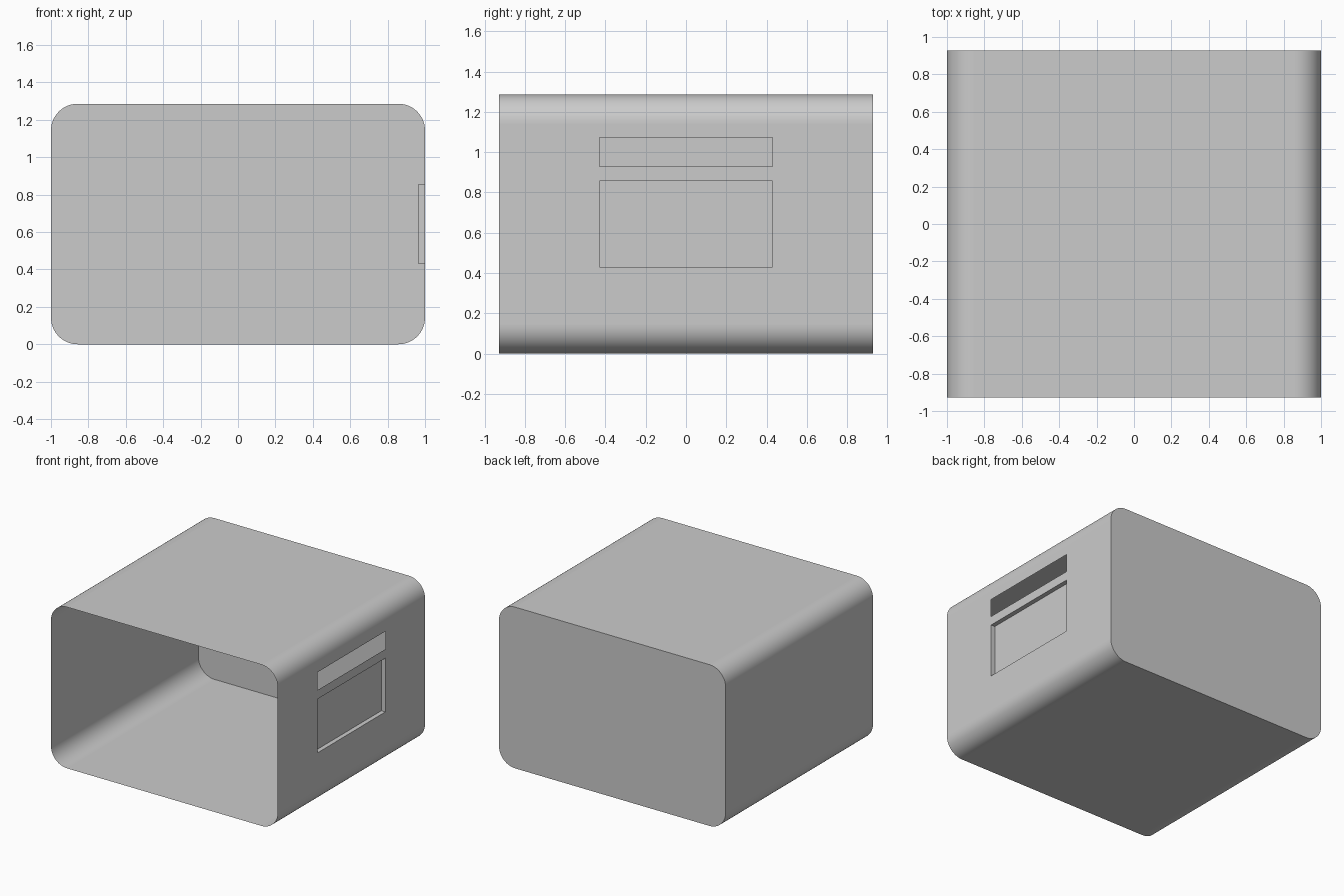
import bpy, bmesh, math

if "Cube" in bpy.data.objects:
    bpy.data.objects.remove(bpy.data.objects["Cube"])

U = 1 / 7                      # module: body is 14 wide, 13 deep, 9 tall
HALF_W, HALF_D, H, R = 7 * U, 6.5 * U, 9 * U, U
RECESS = 0.25 * U
SEGS = 16

grey = bpy.data.materials.new("light grey")
grey.diffuse_color = (0.6, 0.6, 0.6, 1)
grey.use_nodes = True
grey.node_tree.nodes["Principled BSDF"].inputs["Base Color"].default_value = grey.diffuse_color

bm = bmesh.new()


def face(points, smooth=False):
    f = bm.faces.new([bm.verts.new(p) for p in points])
    f.smooth = smooth
    return f


# Rounded rectangle profile in x/z, counter-clockwise from the front
profile = []
corners = [(HALF_W - R, R, -90), (HALF_W - R, H - R, 0),
           (-HALF_W + R, H - R, 90), (-HALF_W + R, R, 180)]
for cx, cz, start in corners:
    for i in range(SEGS + 1):
        a = math.radians(start + 90 * i / SEGS)
        profile.append((cx + R * math.cos(a), cz + R * math.sin(a)))

# Single-skin sleeve, open at the front; the right wall is left out here
ys = [-HALF_D, -3 * U, 3 * U, HALF_D]
n = len(profile)
for i in range(n):
    if i == SEGS:
        continue
    (x0, z0), (x1, z1) = profile[i], profile[(i + 1) % n]
    rounded = i % (SEGS + 1) != SEGS
    for y0, y1 in zip(ys, ys[1:]):
        face([(x0, y0, z0), (x0, y1, z0), (x1, y1, z1), (x1, y0, z1)], rounded)

# Back wall
face([(x, HALF_D, z) for x, z in reversed(profile)])

# Right wall with an open slot above a shallow recessed panel
zs = [R, 3 * U, 6 * U, 6.5 * U, 7.5 * U, H - R]
for j, (z0, z1) in enumerate(zip(zs, zs[1:])):
    for k, (y0, y1) in enumerate(zip(ys, ys[1:])):
        rim = [(y0, z0), (y1, z0), (y1, z1), (y0, z1)]
        if (j, k) == (3, 1):       # slot
            continue
        if (j, k) == (1, 1):       # recess
            inner = HALF_W - RECESS
            face([(inner, y, z) for y, z in rim])
            for a, b in zip(rim, rim[1:] + rim[:1]):
                face([(HALF_W, *a), (HALF_W, *b), (inner, *b), (inner, *a)])
        else:
            face([(HALF_W, y, z) for y, z in rim])

bmesh.ops.remove_doubles(bm, verts=bm.verts, dist=1e-5)
# Keep the box edges and panel edges crisp
for e in bm.edges:
    if len(e.link_faces) == 2 and e.calc_face_angle(0) > math.radians(30):
        e.smooth = False

mesh = bpy.data.meshes.new("open_box")
bm.to_mesh(mesh)
bm.free()
mesh.materials.append(grey)
bpy.context.collection.objects.link(bpy.data.objects.new("open_box", mesh))
